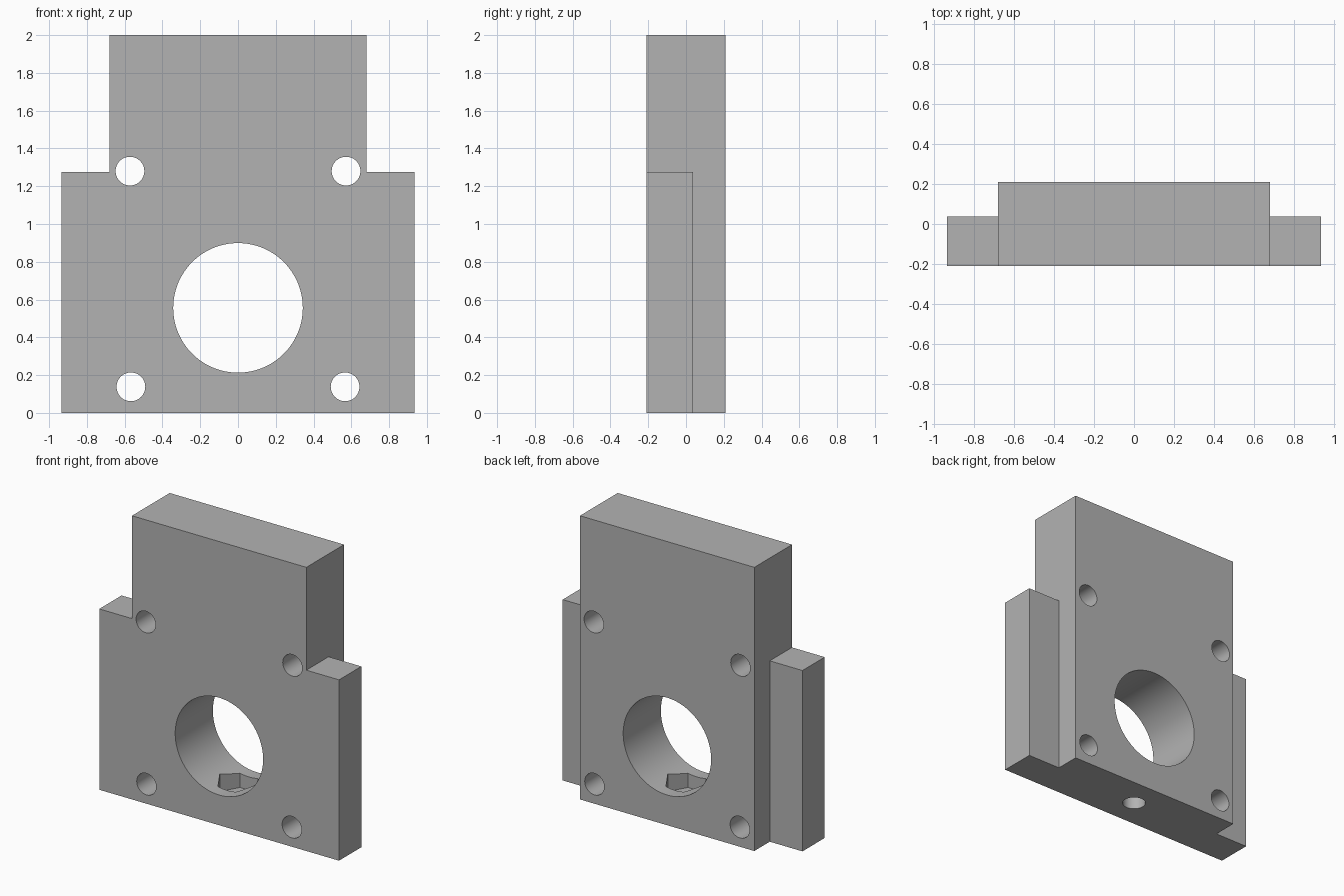
import bpy, bmesh, math
from mathutils import Vector

if "Cube" in bpy.data.objects:
    bpy.data.objects.remove(bpy.data.objects["Cube"], do_unlink=True)

HALF_W, CORE_W = 0.935, 0.68        # flange and core half widths
FRONT, STEP, BACK = -0.21, 0.038, 0.21
SHOULDER, TOP = 1.275, 2.0

grey = bpy.data.materials.new("plain grey")
grey.use_nodes = True
colour = (0.45, 0.45, 0.45, 1)
grey.diffuse_color = colour
grey.node_tree.nodes["Principled BSDF"].inputs["Base Color"].default_value = colour


def raise_faces(bm, faces, height):
    """Extrude faces straight up and return the new top faces."""
    out = bmesh.ops.extrude_face_region(bm, geom=faces)["geom"]
    verts = [g for g in out if isinstance(g, bmesh.types.BMVert)]
    bmesh.ops.translate(bm, verts=verts, vec=(0, 0, height))
    return [g for g in out if isinstance(g, bmesh.types.BMFace)]


# Block with two side flanges, the core rising above the shoulders
bm = bmesh.new()
core = [(-CORE_W, FRONT), (CORE_W, FRONT), (CORE_W, STEP),
        (CORE_W, BACK), (-CORE_W, BACK), (-CORE_W, STEP)]
cv = [bm.verts.new((x, y, 0)) for x, y in core]
floor = [bm.faces.new(cv)]
for inner_front, inner_back, x in ((cv[1], cv[2], HALF_W), (cv[0], cv[5], -HALF_W)):
    a, b = (bm.verts.new((x, y, 0)) for y in (FRONT, STEP))
    ring = [inner_front, a, b, inner_back]
    floor.append(bm.faces.new(ring if x > 0 else ring[::-1]))
tops = raise_faces(bm, floor, SHOULDER)
middle = min(tops, key=lambda f: abs(f.calc_center_median().x))
raise_faces(bm, [middle], TOP - SHOULDER)
bmesh.ops.recalc_face_normals(bm, faces=bm.faces)
bmesh.ops.dissolve_limit(bm, angle_limit=0.01, verts=bm.verts, edges=bm.edges)
mesh = bpy.data.meshes.new("mounting_block")
bm.to_mesh(mesh)
bm.free()
mesh.materials.append(grey)
block = bpy.data.objects.new("mounting_block", mesh)
bpy.context.collection.objects.link(block)


def drill(start, end, radius, sides=64):
    """Cut a round or many-sided hole through the block."""
    start, end = Vector(start), Vector(end)
    along_y = abs(end.y - start.y) > 0
    bpy.ops.mesh.primitive_cylinder_add(
        vertices=sides, radius=radius, depth=(end - start).length,
        location=(start + end) / 2,
        rotation=(math.pi / 2 if along_y else 0, 0, 0))
    cutter = bpy.context.object
    cutter.name = "hole_cutter"
    cutter.hide_render = True
    cutter.data.materials.append(grey)
    if sides == 6:                   # hexagon points face left and right
        cutter.rotation_euler.z = math.radians(30)
    mod = block.modifiers.new("hole", "BOOLEAN")
    mod.operation, mod.solver, mod.object = "DIFFERENCE", "EXACT", cutter
    bpy.ops.object.select_all(action="DESELECT")
    block.select_set(True)
    bpy.context.view_layer.objects.active = block
    bpy.ops.object.modifier_apply(modifier=mod.name)
    bpy.data.objects.remove(cutter, do_unlink=True)


# Large bore and four bolt holes, front to back
drill((0, -0.5, 0.556), (0, 0.5, 0.556), 0.343, 128)
for side in (-1, 1):
    for x, z in ((0.567, 0.138), (0.572, 1.28)):
        drill((side * x, -0.5, z), (side * x, 0.5, z), 0.076)

# Set screw hole from below with a hexagonal nut pocket opening into the bore
drill((0, 0, -0.2), (0, 0, 0.4), 0.075)
drill((0, 0, 0.12), (0, 0, 0.4), 0.142, 6)

block.select_set(True)
bpy.context.view_layer.objects.active = block
bpy.ops.object.shade_smooth_by_angle(angle=math.radians(30))
